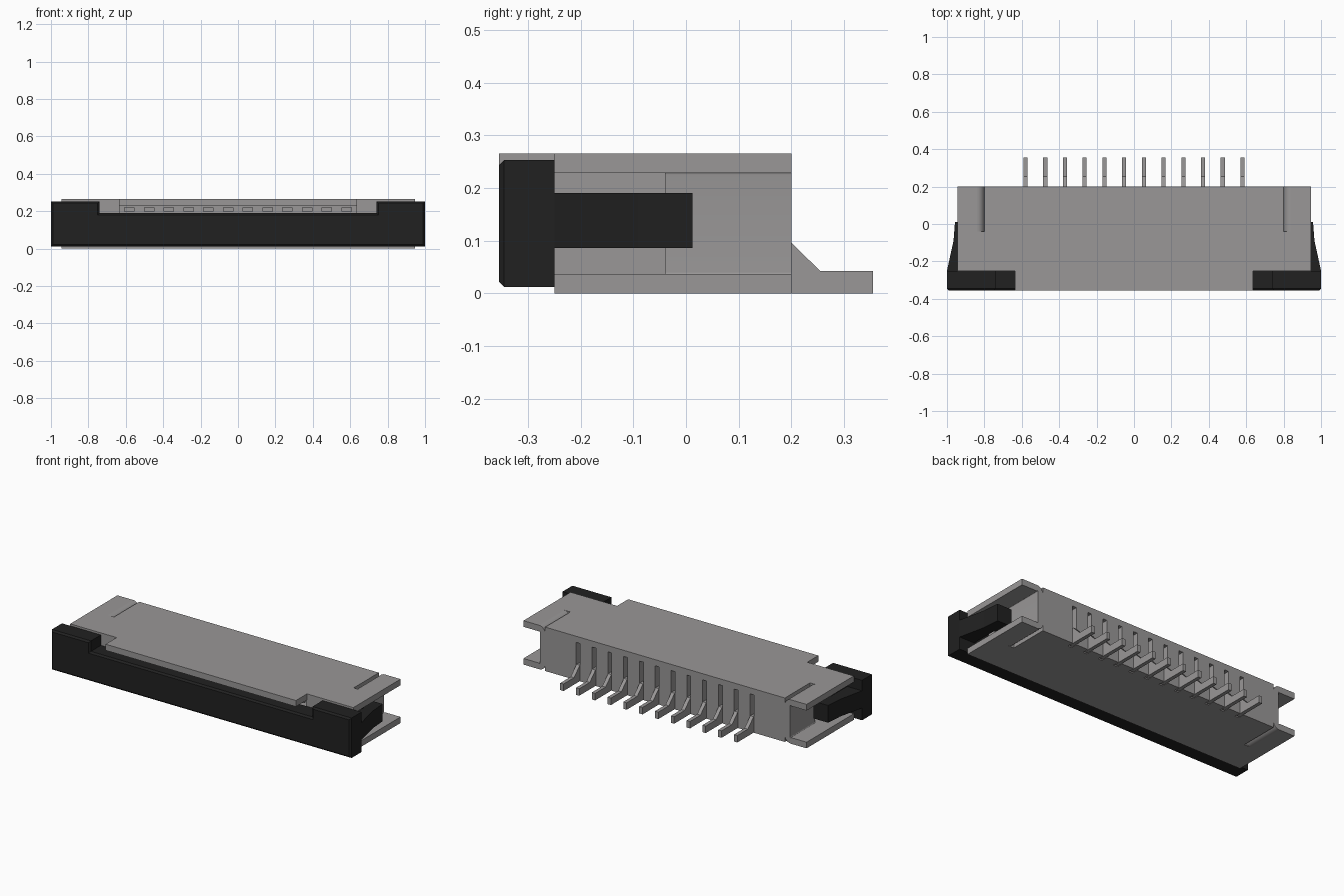
import bpy, bmesh, math
from mathutils import Vector

if "Cube" in bpy.data.objects:
    bpy.data.objects.remove(bpy.data.objects["Cube"])


def material(name, rgb):
    m = bpy.data.materials.new(name)
    m.use_nodes = True
    m.diffuse_color = (*rgb, 1)
    m.node_tree.nodes["Principled BSDF"].inputs["Base Color"].default_value = (*rgb, 1)
    return m


GREY = material("housing grey", (0.32, 0.31, 0.31))
BLACK = material("slider black", (0.015, 0.015, 0.015))


def prism(name, points, axis, lo, hi, mat, mirror=False):
    """Extrude a closed 2D outline along one axis, optionally with a mirrored twin."""
    def place(a, b, d):
        return {"x": (d, a, b), "y": (a, d, b), "z": (a, b, d)}[axis]
    bm = bmesh.new()
    face = bm.faces.new([bm.verts.new(place(a, b, lo)) for a, b in points])
    ext = bmesh.ops.extrude_face_region(bm, geom=[face])
    new = [v for v in ext["geom"] if isinstance(v, bmesh.types.BMVert)]
    bmesh.ops.translate(bm, verts=new, vec=Vector(place(0, 0, hi - lo)))
    if mirror:
        dup = bmesh.ops.duplicate(bm, geom=bm.verts[:] + bm.edges[:] + bm.faces[:])
        for v in dup["geom"]:
            if isinstance(v, bmesh.types.BMVert):
                v.co.x = -v.co.x
    bmesh.ops.recalc_face_normals(bm, faces=bm.faces[:])
    mesh = bpy.data.meshes.new(name)
    bm.to_mesh(mesh)
    bm.free()
    mesh.materials.append(mat)
    ob = bpy.data.objects.new(name, mesh)
    bpy.context.collection.objects.link(ob)
    return ob


def box(name, x, y, z, mat=GREY, mirror=False):
    pts = [(x[0], z[0]), (x[1], z[0]), (x[1], z[1]), (x[0], z[1])]
    return prism(name, pts, "y", y[0], y[1], mat, mirror)


def carve(ob, cutters):
    """Subtract the cutters, then discard them."""
    for c in cutters:
        mod = ob.modifiers.new("cut", "BOOLEAN")
        mod.object, mod.operation, mod.solver = c, "DIFFERENCE", "EXACT"
    bpy.context.view_layer.update()
    graph = bpy.context.evaluated_depsgraph_get()
    mesh = bpy.data.meshes.new_from_object(ob.evaluated_get(graph))
    ob.modifiers.clear()
    ob.data = mesh
    for c in cutters:
        bpy.data.objects.remove(c)


PINS, PITCH = 12, 0.1055
pin_x = [(i - (PINS - 1) / 2) * PITCH for i in range(PINS)]
H, T = 0.265, 0.037          # housing height and plate thickness
BACK, FRONT, LIP = 0.2, -0.25, -0.355

# Housing: one block with side channels, clip slots, cable mouth and rear slits
housing = box("housing", (-0.945, 0.945), (LIP, BACK), (0, H))
cuts = [
    box("cut_under_lip", (-1.1, 1.1), (-0.5, FRONT), (-0.1, H - T)),
    box("cut_lip_corner", (0.635, 1.1), (-0.5, FRONT), (-0.1, 0.4), mirror=True),
    box("cut_side_channel", (0.8, 1.1), (-0.5, 0.5), (T, H - T), mirror=True),
    box("cut_clip_slot", (0.8, 0.84), (-0.04, 0.5), (-0.1, 0.4), mirror=True),
    box("cut_mouth", (-0.63, 0.63), (-0.5, -0.08), (0.17, H - T)),
]
cuts += [box("cut_slit", (x - 0.013, x + 0.013), (0.16, 0.5), (-0.1, H - T))
         for x in pin_x]
carve(housing, cuts)


# Bent side clips: C-shaped strips that open outwards
def arc(radius, z, start, end, steps=8):
    return [(0.84 + radius * math.cos(math.radians(a)), z + radius * math.sin(math.radians(a)))
            for a in (start + (end - start) * i / steps for i in range(steps + 1))]


R, r = 0.04, 0.04 - 0.034
outline = (arc(R, H - R, 90, 180) + arc(R, R, 180, 270)
           + arc(r, R, 270, 180) + arc(r, H - R, 180, 90))
clips = prism("side_clips", outline, "y", -0.04, BACK, GREY, mirror=True)
bpy.context.view_layer.objects.active = clips
clips.select_set(True)
bpy.ops.object.shade_smooth_by_angle(angle=math.radians(35))
clips.select_set(False)

# Contacts: a soldering foot behind and a flat tip in the mouth
foot = [(0.17, 0), (0.355, 0), (0.355, 0.042), (0.255, 0.042), (0.2, 0.096), (0.17, 0.096)]
for i, x in enumerate(pin_x, 1):
    prism(f"contact_foot_{i}", foot, "x", x - 0.011, x + 0.011, GREY)
    box(f"contact_tip_{i}", (x - 0.028, x + 0.028), (-0.24, -0.07), (0.197, 0.22))

# Slider bar with a lowered middle and a softened front edge
bar = [(-1, 0.012), (1, 0.012), (1, 0.253), (0.74, 0.253), (0.74, 0.19),
       (-0.74, 0.19), (-0.74, 0.253), (-1, 0.253)]
slider = prism("slider_bar", bar, "y", LIP, FRONT, BLACK)
bm = bmesh.new()
bm.from_mesh(slider.data)
rim = [e for e in bm.edges if all(abs(v.co.y - LIP) < 1e-4 for v in e.verts)]
bmesh.ops.bevel(bm, geom=rim, offset=0.01, segments=1, affect="EDGES")
bm.to_mesh(slider.data)
bm.free()

# Slider arms: tapered, with a latch head at the rear
arm = [(0.9, -0.26), (1, -0.26), (1, FRONT), (0.965, -0.09), (0.957, 0.012),
       (0.86, 0.012), (0.86, -0.06), (0.9, -0.09)]
prism("slider_arms", arm, "z", 0.086, 0.19, BLACK, mirror=True)
